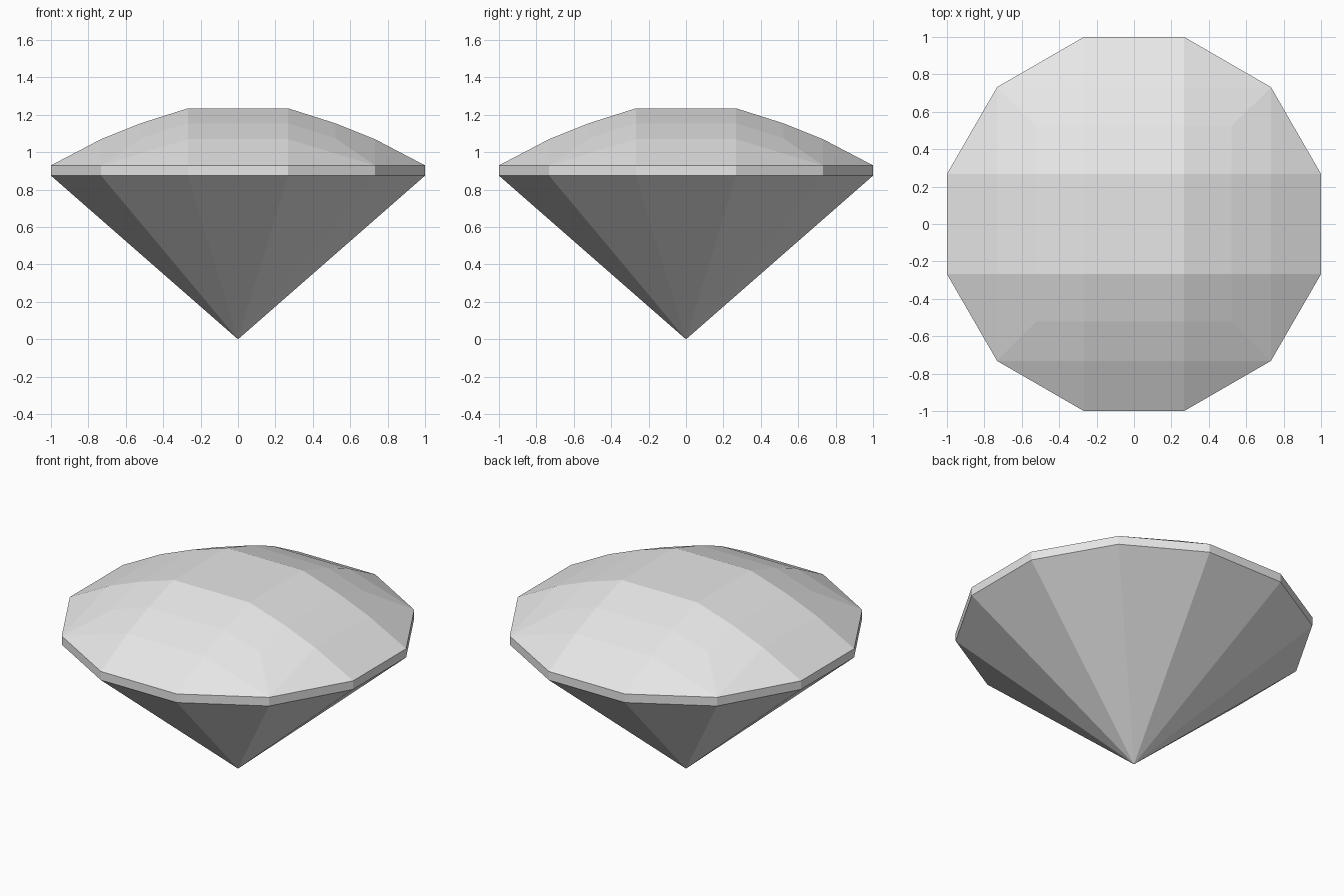
import bpy, bmesh, math
from mathutils import Matrix, Vector

cube = bpy.data.objects.get("Cube")
if cube:
    bpy.data.objects.remove(cube, do_unlink=True)

SIDES = 12
RADIUS = 1 / math.cos(math.pi / SIDES)
GIRDLE_LOW, GIRDLE_TOP = 0.875, 0.93

stone = bpy.data.materials.new("pale_grey_stone")
stone.use_nodes = True
stone.diffuse_color = (0.8, 0.8, 0.8, 1)
stone.node_tree.nodes["Principled BSDF"].inputs["Base Color"].default_value = stone.diffuse_color


def ring(z):
    angles = [math.tau * (i + 0.5) / SIDES for i in range(SIDES)]
    return [Vector((RADIUS * math.cos(a), RADIUS * math.sin(a), z)) for a in angles]


def make_part(name, faces):
    """Weld a list of corner-point faces into one flat-shaded object."""
    bm = bmesh.new()
    for face in faces:
        bm.faces.new([bm.verts.new(p) for p in face])
    bmesh.ops.remove_doubles(bm, verts=bm.verts[:], dist=0.001)
    mesh = bpy.data.meshes.new(name)
    bm.to_mesh(mesh)
    bm.free()
    mesh.materials.append(stone)
    obj = bpy.data.objects.new(name, mesh)
    bpy.context.collection.objects.link(obj)
    return obj


low, top = ring(GIRDLE_LOW), ring(GIRDLE_TOP)
pairs = [(i, (i + 1) % SIDES) for i in range(SIDES)]

# Pointed underside and the thin band around the widest part
make_part("pavilion", [(Vector((0, 0, 0)), low[j], low[i]) for i, j in pairs])
make_part("girdle", [(low[i], low[j], top[j], top[i]) for i, j in pairs])

# Crown: one quarter made of a stepped strip and a faceted corner
edge = top[0].y
diag = top[1].x
mid = 0.52
profile = [(edge, 1.235), (mid, 1.155), (diag, 1.07), (top[0].x, GIRDLE_TOP)]
along_x = [Vector((r, edge, z)) for r, z in profile]
along_y = [Vector((edge, r, z)) for r, z in profile]
corner = [along_x[0], Vector((mid, mid, 1.075)), top[1]]

quarter = []
flip = Matrix.Diagonal((1, -1, 1))
for a, b in zip(along_x, along_x[1:]):
    quarter.append((flip @ a, flip @ b, b, a))
quarter.append((corner[0], along_x[1], corner[1], along_y[1]))
quarter.append((along_x[1], along_x[2], corner[2], corner[1]))
quarter.append((along_y[1], corner[1], corner[2], along_y[2]))
quarter.append((along_x[2], along_x[3], corner[2]))
quarter.append((along_y[2], corner[2], along_y[3]))

turns = [Matrix.Rotation(k * math.pi / 2, 3, "Z") for k in range(4)]
crown = [[t @ p for p in face] for t in turns for face in quarter]
crown.append([t @ along_x[0] for t in turns])  # flat table on top
make_part("crown", crown)
